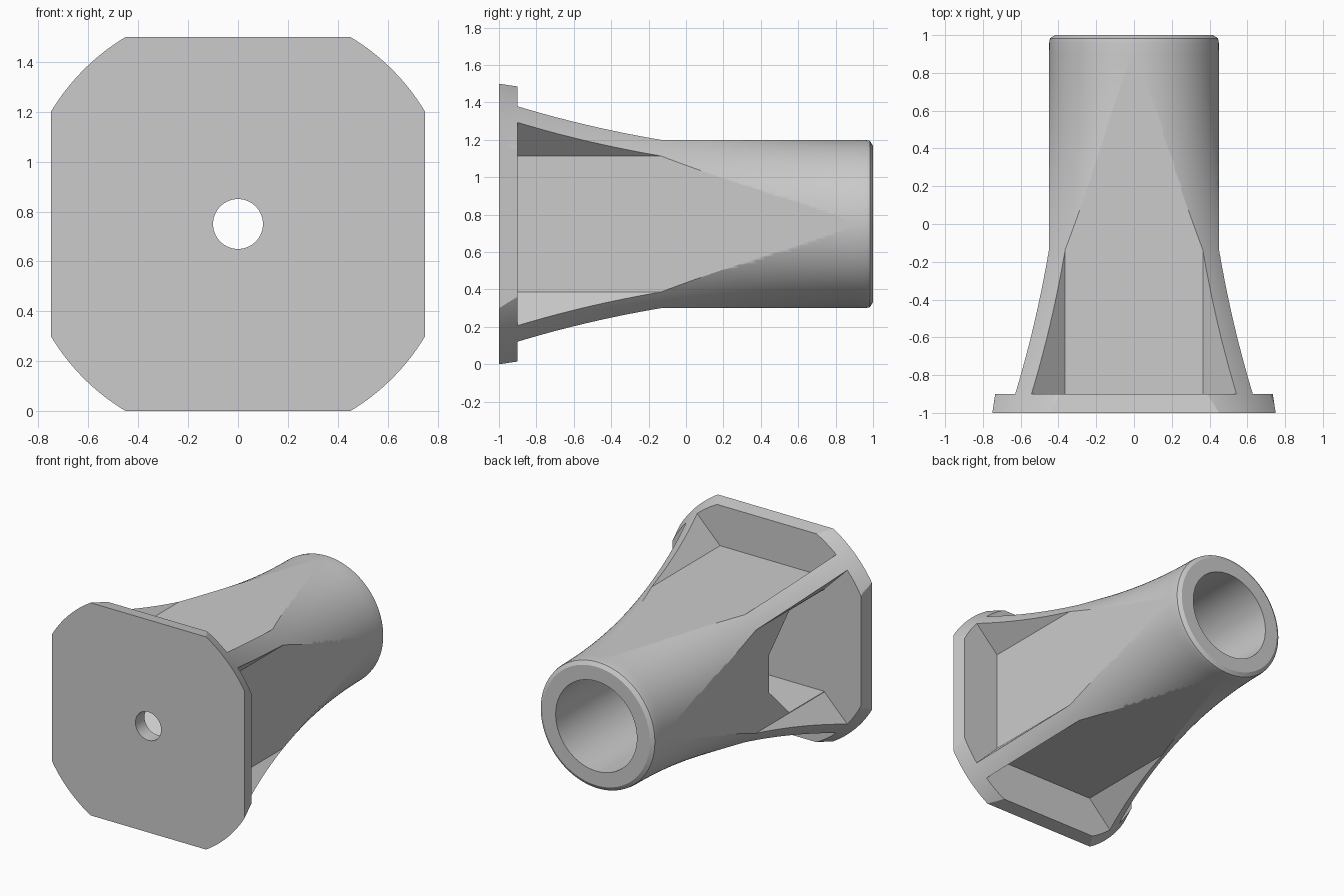
import bpy, bmesh, math
from mathutils import Matrix, Vector

cube = bpy.data.objects.get("Cube")
if cube:
    bpy.data.objects.remove(cube, do_unlink=True)

AXIS_Z = 0.75      # height of the tube axis
TUBE_R = 0.449     # outer radius at the open end
FLAT = 0.45        # distance of the pocket floors from the axis
HALF = 0.364       # half width of the pocket floors
PLATE_Y = -0.9     # inner face of the plate
FLARE_END = 0.97   # where the flare becomes a straight tube
DROP = 0.426       # growth of the flare radius down to the plate
SPAN = FLARE_END + 1
ARC = (SPAN ** 2 + DROP ** 2) / (2 * DROP)

grey = bpy.data.materials.new("light_grey")
grey.use_nodes = True
grey.diffuse_color = (0.6, 0.6, 0.6, 1)
grey.node_tree.nodes["Principled BSDF"].inputs["Base Color"].default_value = grey.diffuse_color


def flare(y):
    s = FLARE_END - y
    return TUBE_R + ARC - math.sqrt(ARC ** 2 - s ** 2)


def make_object(name, bm):
    bmesh.ops.recalc_face_normals(bm, faces=bm.faces)
    mesh = bpy.data.meshes.new(name)
    bm.to_mesh(mesh)
    bm.free()
    obj = bpy.data.objects.new(name, mesh)
    bpy.context.collection.objects.link(obj)
    mesh.materials.append(grey)
    return obj


def lathe(name, profile, segments=160):
    """Turn a closed (radius, y) profile around the y axis."""
    bm = bmesh.new()
    rings = []
    for i in range(segments):
        a = math.tau * (i + 0.5) / segments
        rings.append([bm.verts.new((r * math.cos(a), y, r * math.sin(a))) for r, y in profile])
    n = len(profile)
    for i in range(segments):
        p, q = rings[i], rings[(i + 1) % segments]
        for j in range(n):
            k = (j + 1) % n
            bm.faces.new((p[j], p[k], q[k], q[j]))
    return make_object(name, bm)


def prism(name, outline, offset, turn=0):
    """Extrude an outline, then turn it about the y axis."""
    bm = bmesh.new()
    face = bm.faces.new([bm.verts.new(p) for p in outline])
    ext = bmesh.ops.extrude_face_region(bm, geom=[face])
    moved = [g for g in ext["geom"] if isinstance(g, bmesh.types.BMVert)]
    bmesh.ops.translate(bm, vec=Vector(offset), verts=moved)
    bm.transform(Matrix.Rotation(turn, 4, 'Y'))
    obj = make_object(name, bm)
    obj.hide_render = True
    return obj


def tapered_block(name, sections):
    """Square block along y through two (half width, y) sections."""
    bm = bmesh.new()
    a, b = [[bm.verts.new((sx * h, y, sz * h)) for sx, sz in
             ((-1, -1), (1, -1), (1, 1), (-1, 1))] for h, y in sections]
    bm.faces.new(a)
    bm.faces.new(b)
    for i in range(4):
        j = (i + 1) % 4
        bm.faces.new((a[i], a[j], b[j], b[i]))
    obj = make_object(name, bm)
    obj.hide_render = True
    return obj


# Flared tube with its bore, small front hole and chamfered rim
steps = 40
outer = [(flare(y), y) for y in (-1 + 1.9 * i / steps for i in range(steps + 1))]
rim = [(TUBE_R, 0.96), (0.445, 0.983), (0.418, 1.0)]
bore = [(0.317, 1.0), (0.317, PLATE_Y), (0.1, PLATE_Y), (0.1, -1.0)]
body = lathe("flared_socket", outer + rim + bore)

# Tapered block squares off the plate
cuts = [('INTERSECT', tapered_block("plate_block", [(0.765, -1.1), (0.4425, 1.05)]))]

# Four side pockets leave diagonal ribs
top = 0.5
pocket = [(-HALF, PLATE_Y, FLAT), (HALF, PLATE_Y, FLAT),
          (HALF + top, PLATE_Y, FLAT + top), (-HALF - top, PLATE_Y, FLAT + top)]
for i in range(4):
    cuts.append(('DIFFERENCE', prism("pocket_cutter", pocket, (0, 2.1, 0), i * math.pi / 2)))

# Access window with a sloped roof, through one pocket floor into the bore
wide, narrow, shoulder = 0.36, 0.13, -0.51
peak = shoulder + wide - narrow
window = [(0, PLATE_Y, -wide), (0, shoulder, -wide), (0, peak, -narrow),
          (0, peak, narrow), (0, shoulder, wide), (0, PLATE_Y, wide)]
cuts.append(('DIFFERENCE', prism("window_cutter", window, (-FLAT - 0.01, 0, 0))))

for operation, cutter in cuts:
    mod = body.modifiers.new("cut", 'BOOLEAN')
    mod.operation = operation
    mod.solver = 'EXACT'
    mod.object = cutter

# Bake the cuts and drop the cutters
bpy.context.view_layer.update()
graph = bpy.context.evaluated_depsgraph_get()
cut_mesh = bpy.data.meshes.new_from_object(body.evaluated_get(graph))
body.modifiers.clear()
body.data = cut_mesh
for operation, cutter in cuts:
    bpy.data.objects.remove(cutter, do_unlink=True)
cut_mesh.materials.clear()
cut_mesh.materials.append(grey)
for poly in cut_mesh.polygons:
    poly.material_index = 0

# Smooth curved surfaces, keep the machined edges sharp
bpy.ops.object.select_all(action='DESELECT')
body.select_set(True)
bpy.context.view_layer.objects.active = body
bpy.ops.object.shade_smooth_by_angle(angle=math.radians(30))
weighted = body.modifiers.new("flat_face_normals", 'WEIGHTED_NORMAL')
weighted.keep_sharp = True
body.location.z = AXIS_Z
